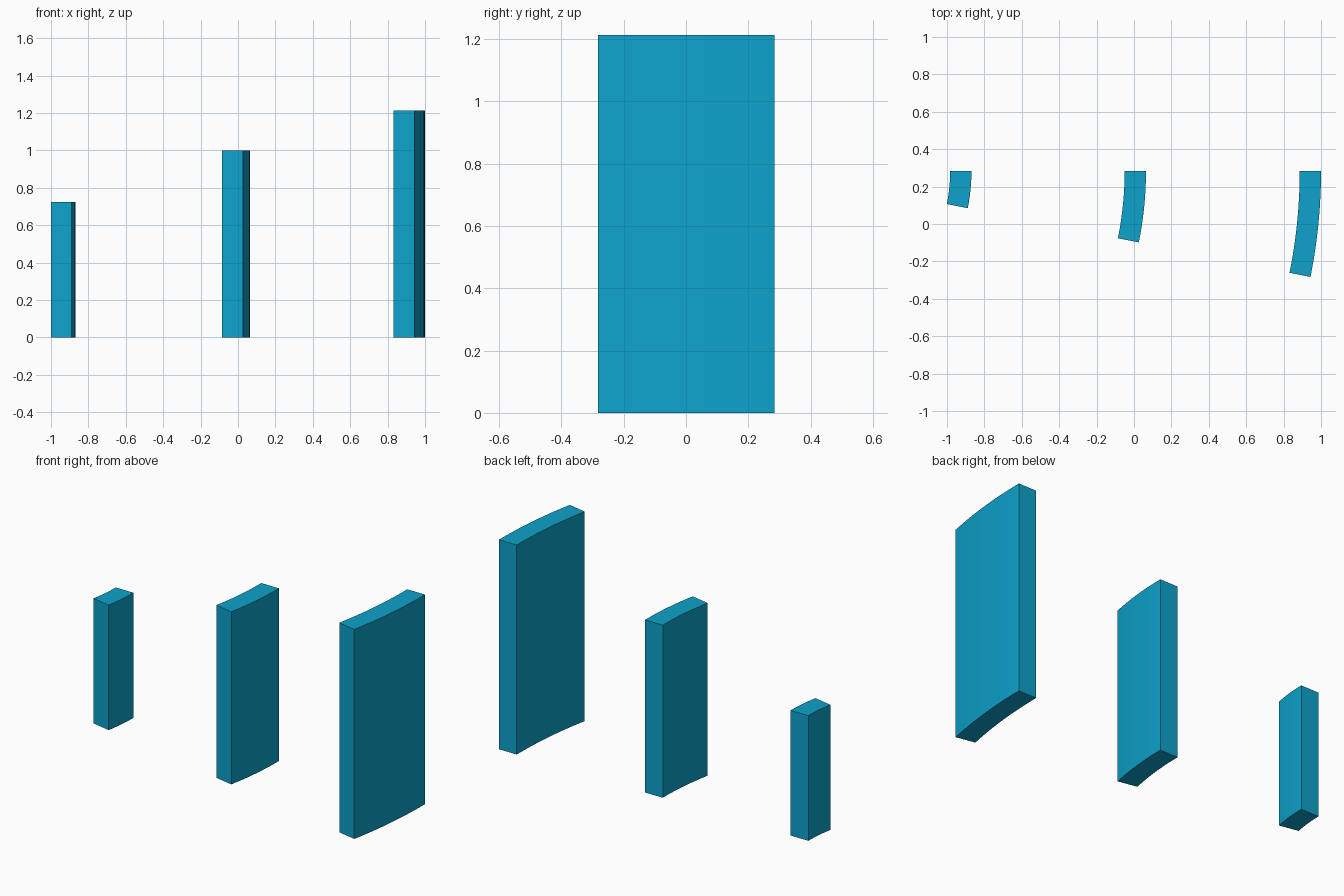
import bpy
import bmesh
from math import sin, cos, radians

cube = bpy.data.objects.get("Cube")
if cube:
    bpy.data.objects.remove(cube, do_unlink=True)

# Single flat colour
blue = bpy.data.materials.new("cyan_blue")
blue.use_nodes = True
colour = (0.004, 0.365, 0.605, 1.0)
blue.diffuse_color = colour
blue.node_tree.nodes["Principled BSDF"].inputs["Base Color"].default_value = colour

BACK_Y = 0.284
THICKNESS = 0.114
SWEEP = radians(11.4)
SEGMENTS = 12


def curved_slab(name, outer_x, radius, height):
    """Upright slab whose plan is an arc sweeping forward from the back edge."""
    centre_x = outer_x - radius
    angles = [SWEEP * i / SEGMENTS for i in range(SEGMENTS + 1)]

    def arc(r, steps):
        return [(centre_x + r * cos(a), BACK_Y - r * sin(a), 0) for a in steps]

    plan = arc(radius, angles) + arc(radius - THICKNESS, reversed(angles))
    bm = bmesh.new()
    base = bm.faces.new([bm.verts.new(p) for p in plan])
    top = bmesh.ops.extrude_face_region(bm, geom=[base], use_keep_orig=True)
    verts = [v for v in top["geom"] if isinstance(v, bmesh.types.BMVert)]
    bmesh.ops.translate(bm, verts=verts, vec=(0, 0, height))
    bmesh.ops.recalc_face_normals(bm, faces=bm.faces)
    mesh = bpy.data.meshes.new(name)
    bm.to_mesh(mesh)
    bm.free()
    mesh.materials.append(blue)
    slab = bpy.data.objects.new(name, mesh)
    bpy.context.collection.objects.link(slab)
    # Smooth along the arc, crisp at the corners
    bpy.ops.object.select_all(action="DESELECT")
    slab.select_set(True)
    bpy.context.view_layer.objects.active = slab
    bpy.ops.object.shade_smooth_by_angle(angle=radians(30))


# Three slabs, from short and narrow to tall and wide
curved_slab("small_slab", -0.869, 1.01, 0.725)
curved_slab("medium_slab", 0.064, 1.935, 1.0)
curved_slab("large_slab", 1.0, 2.87, 1.214)
